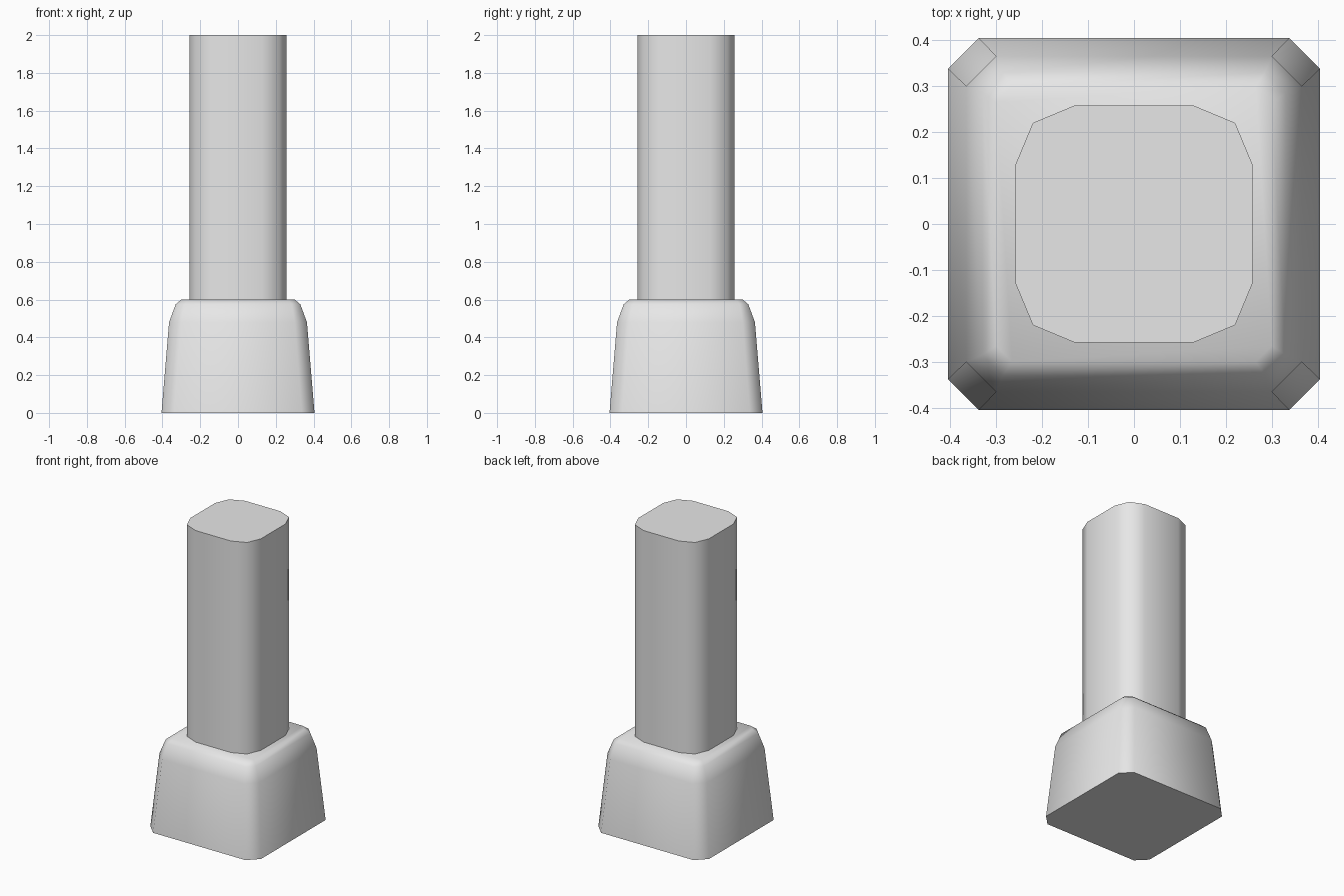
import bpy, bmesh, math

cube = bpy.data.objects.get("Cube")
if cube:
    bpy.data.objects.remove(cube, do_unlink=True)

grey = bpy.data.materials.new("light_grey")
grey.use_nodes = True
grey.diffuse_color = (0.8, 0.8, 0.8, 1)
grey.node_tree.nodes["Principled BSDF"].inputs["Base Color"].default_value = (0.8, 0.8, 0.8, 1)


def four_way(corner, z):
    """Repeat one corner's points around the four sides."""
    ring = []
    for _ in range(4):
        ring += [(x, y, z) for x, y in corner]
        corner = [(-y, x) for x, y in corner]
    return ring


def loft(name, rings):
    """Bridge rings from bottom to top and cap both ends."""
    bm = bmesh.new()
    loops = [[bm.verts.new(p) for p in ring] for ring in rings]
    n = len(loops[0])
    for low, high in zip(loops, loops[1:]):
        for i in range(n):
            j = (i + 1) % n
            bm.faces.new((low[i], low[j], high[j], high[i]))
    bm.faces.new(loops[0][::-1])
    bm.faces.new(loops[-1])
    mesh = bpy.data.meshes.new(name)
    bm.to_mesh(mesh)
    bm.free()
    mesh.materials.append(grey)
    obj = bpy.data.objects.new(name, mesh)
    bpy.context.collection.objects.link(obj)
    bpy.ops.object.select_all(action="DESELECT")
    obj.select_set(True)
    bpy.context.view_layer.objects.active = obj
    bpy.ops.object.shade_smooth_by_angle(angle=math.radians(60))
    return obj


# Tapered foot with cut corners and a rounded top: height, half width, flat half length
foot_levels = [(0, 0.405, 0.338), (0.48, 0.365, 0.3), (0.575, 0.33, 0.285), (0.6, 0.3, 0.265)]
loft("foot", [four_way([(w, f), (f, w)], z) for z, w, f in foot_levels])

# Straight post with rounded corners
post_corner = [(0.258, 0.129), (0.22, 0.22), (0.129, 0.258)]
loft("post", [four_way(post_corner, z) for z in (0.59, 2)])
